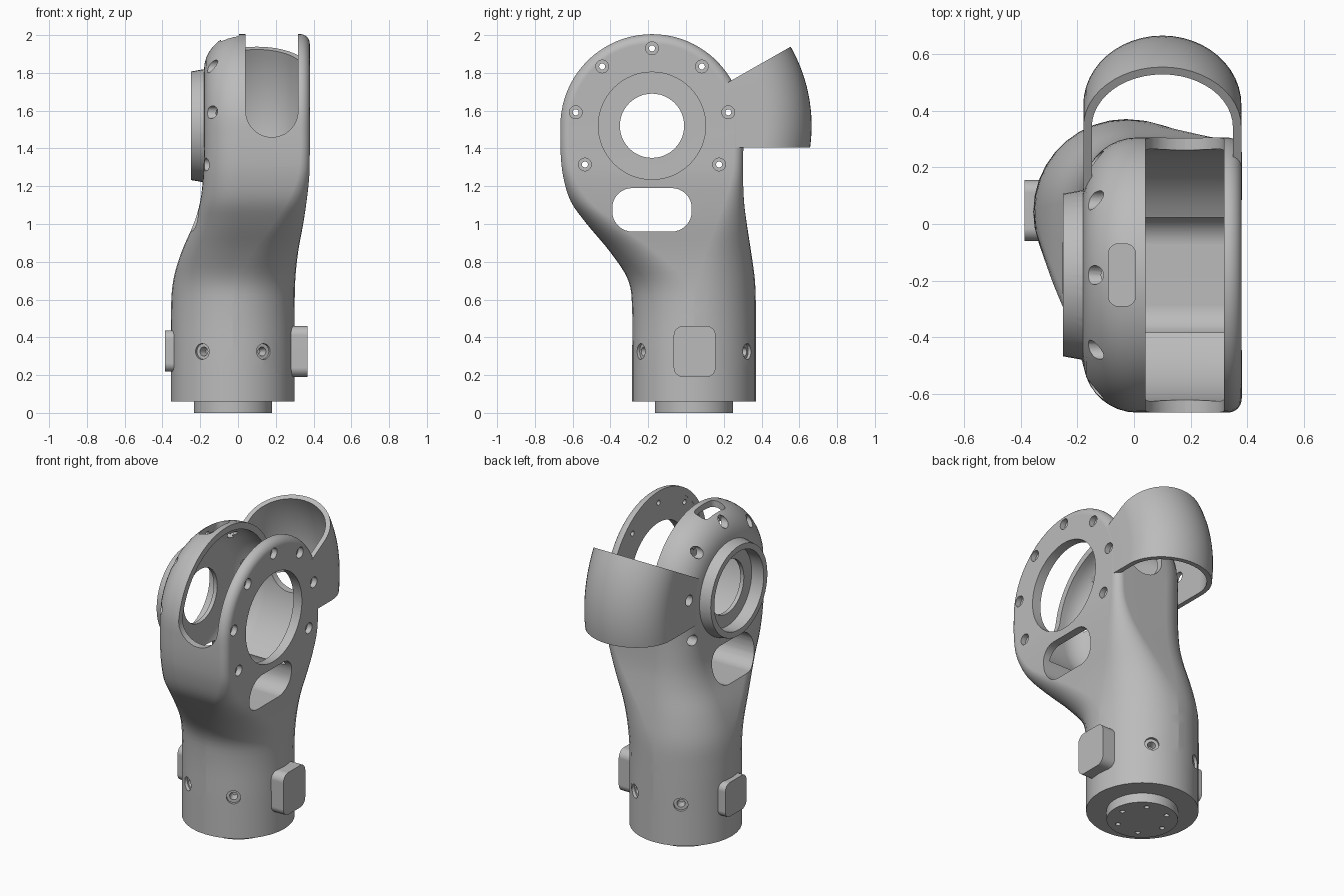
import bpy, bmesh, math
from mathutils import Vector, Matrix

old = bpy.data.objects.get("Cube")
if old:
    bpy.data.objects.remove(old, do_unlink=True)

HEAD = Vector((0, -0.18, 1.52))      # pivot of the joint head
TUBE = Vector((-0.027, 0.042, 0))    # axis of the lower tube
TUBE_R = 0.3275
HEAD_R = 0.485
X, Y, Z = Vector((1, 0, 0)), Vector((0, 1, 0)), Vector((0, 0, 1))

grey = bpy.data.materials.new("plain grey")
grey.use_nodes = True
grey.diffuse_color = (0.5, 0.5, 0.5, 1)
grey.node_tree.nodes["Principled BSDF"].inputs["Base Color"].default_value = grey.diffuse_color


def finish(name, bm):
    bmesh.ops.remove_doubles(bm, verts=bm.verts, dist=0.00001)
    bmesh.ops.recalc_face_normals(bm, faces=bm.faces)
    mesh = bpy.data.meshes.new(name)
    bm.to_mesh(mesh)
    bm.free()
    obj = bpy.data.objects.new(name, mesh)
    bpy.context.collection.objects.link(obj)
    return obj


def skin(bm, rings, closed=True):
    """Bridge consecutive rings of points with quads."""
    rows = [[bm.verts.new(p) for p in ring] for ring in rings]
    count = len(rows[0])
    for a, b in zip(rows, rows[1:]):
        for i in range(count if closed else count - 1):
            j = (i + 1) % count
            bm.faces.new((a[i], a[j], b[j], b[i]))
    return rows


def loft(name, rings):
    bm = bmesh.new()
    rows = skin(bm, rings)
    bm.faces.new(rows[0])
    bm.faces.new(rows[-1])
    return finish(name, bm)


def lathe(name, profile, origin, axis, sides=48):
    """Revolve (distance, radius) pairs about an axis."""
    m = Matrix.Translation(origin) @ axis.to_track_quat('Z', 'Y').to_matrix().to_4x4()
    turn = [math.tau * i / sides for i in range(sides)]
    return loft(name, [[m @ Vector((r * math.cos(t), r * math.sin(t), a)) for t in turn]
                       for a, r in profile])


def rounded(x0, x1, y0, y1, rl, rr, n=10):
    """Rounded rectangle with separate radii on its left and right."""
    corners = ((x1 - rr, y0 + rr, rr, -90), (x1 - rr, y1 - rr, rr, 0),
               (x0 + rl, y1 - rl, rl, 90), (x0 + rl, y0 + rl, rl, 180))
    pts = []
    for cx, cy, r, start in corners:
        for i in range(n):
            t = math.radians(start + 90 * i / (n - 1))
            pts.append((cx + r * math.cos(t), cy + r * math.sin(t)))
    return pts


def prism(name, axis, start, end, u0, u1, v0, v1, r):
    """Rounded block running along one axis."""
    u, v = {'x': (Y, Z), 'y': (X, Z), 'z': (X, Y)}[axis]
    along = {'x': X, 'y': Y, 'z': Z}[axis]
    pts = rounded(u0, u1, v0, v1, r, r)
    return loft(name, [[along * d + u * a + v * b for a, b in pts] for d in (start, end)])


def combine(obj, other, operation='DIFFERENCE'):
    mod = obj.modifiers.new("bool", 'BOOLEAN')
    mod.operation, mod.solver, mod.object = operation, 'EXACT', other
    bpy.context.view_layer.update()
    graph = bpy.context.evaluated_depsgraph_get()
    mesh = bpy.data.meshes.new_from_object(obj.evaluated_get(graph))
    obj.modifiers.clear()
    obj.data = mesh
    bpy.data.objects.remove(other, do_unlink=True)


def catmull(a, b, c, d, t):
    return [0.5 * (2*q + (r - p)*t + (2*p - 5*q + 4*r - s)*t*t + (3*q - p - 3*r + s)*t**3)
            for p, q, r, s in zip(a, b, c, d)]


# Housing: round tube blending into a flattened head (z, x range, y range, corner radii)
sections = [
    (0.06, -0.355, 0.3, -0.285, 0.37, TUBE_R, TUBE_R),
    (0.3, -0.355, 0.3, -0.285, 0.37, TUBE_R, TUBE_R),
    (0.54, -0.355, 0.3, -0.285, 0.37, TUBE_R, TUBE_R),
    (0.7, -0.343, 0.303, -0.305, 0.365, 0.31, 0.3),
    (0.85, -0.3, 0.318, -0.4, 0.345, 0.28, 0.24),
    (1.0, -0.235, 0.345, -0.525, 0.322, 0.24, 0.16),
    (1.12, -0.2, 0.363, -0.61, 0.307, 0.21, 0.1),
    (1.25, -0.185, 0.377, -0.65, 0.302, 0.195, 0.06),
    (1.38, -0.18, 0.38, -0.664, 0.303, 0.19, 0.05),
    (1.52, -0.18, 0.38, -0.665, 0.305, 0.19, 0.05)]
padded = sections[:1] + sections + sections[-1:]
rows = [sections[0]]
for k in range(len(sections) - 1):
    rows += [catmull(*padded[k:k + 4], s / 4) for s in range(1, 5)]
bm = bmesh.new()
outlines = [[Vector((x, y, row[0])) for x, y in rounded(*row[1:])] for row in rows]
lower = skin(bm, outlines)
bm.faces.new(lower[0])
half = len(outlines[-1]) // 4
front = outlines[-1][-half:] + outlines[-1][:half]
arcs = []
for i in range(41):
    turn = Matrix.Rotation(-math.pi * i / 40, 3, 'X')
    arcs.append([HEAD + turn @ (p - HEAD) for p in front])
dome = skin(bm, arcs, closed=False)
bm.faces.new([r[0] for r in dome])
bm.faces.new([r[-1] for r in dome])
housing = finish("joint_housing", bm)

# Bearing boss on the right cheek
combine(housing, lathe("boss", [(-0.25, 0.287), (-0.16, 0.303)], HEAD, X), 'UNION')

# Hollow head, bearing seat, side opening, fork slot and windows
cavity = [(0.32, 0.445)]
for i in range(9):
    t = math.pi / 2 * i / 8
    cavity.append((0.01 - 0.15 * math.sin(t), 0.295 + 0.15 * math.cos(t)))
combine(housing, lathe("cavity", cavity, HEAD, X, 64))
combine(housing, lathe("seat", [(-0.3, 0.25), (-0.165, 0.25), (-0.165, 0.17), (-0.1, 0.17)], HEAD, X))
combine(housing, lathe("opening", [(0.3, 0.284), (0.45, 0.284)], HEAD, X, 64))
combine(housing, prism("fork", 'y', -1, 1, 0.041, 0.318, 1.46, 2.3, 0.138))
combine(housing, prism("window", 'x', -1, 1, -0.39, 0.03, 0.96, 1.19, 0.105))
combine(housing, prism("top_window", 'z', 1.75, 2.2, -0.09, 0.005, -0.29, -0.07, 0.035))

# Rear guard: a curved hood swept around the head pivot
outer, inner = [(0.379, 0.44)], [(0.349, 0.44)]
for i in range(25):
    t = math.pi * i / 24
    outer.append((0.1 + 0.279 * math.cos(t), 0.6 + 0.245 * math.sin(t)))
    inner.append((0.1 + 0.249 * math.cos(t), 0.6 + 0.215 * math.sin(t)))
outer.append((-0.179, 0.34))
inner.append((-0.149, 0.34))
hood = outer + inner[::-1]
sweep = []
for i in range(21):
    t = math.radians(29.7 - 52 * i / 20)
    sweep.append([HEAD + Vector((x, r * math.cos(t), r * math.sin(t))) for x, r in hood])
guard = loft("guard", sweep)
combine(guard, prism("trim", 'x', -1, 1, -0.1, 1.2, 0.8, 1.405, 0.01))
combine(housing, guard, 'UNION')

# Seven stepped bolt holes through both cheeks
for k in range(-3, 4):
    t = math.radians(90 + 40 * k)
    spot = HEAD + Vector((0, math.cos(t), math.sin(t))) * 0.41
    steps = [(-0.3, 0.034), (-0.1, 0.034), (-0.1, 0.016), (0.345, 0.016), (0.345, 0.034), (0.45, 0.034)]
    combine(housing, lathe("bolt", steps, spot, X, 20))

# Four counterbored screws around the tube
for deg in (60, 120, 240, 300):
    t = math.radians(deg)
    out = Vector((math.cos(t), math.sin(t), 0))
    steps = [(-0.07, 0.016), (-0.02, 0.024), (-0.02, 0.042), (0.05, 0.042)]
    combine(housing, lathe("screw", steps, TUBE + out * TUBE_R + Z * 0.325, out, 20))

# Mounting flange with six holes
flange = lathe("mounting_flange", [(0, 0.207), (0.08, 0.207)], TUBE, Z, 64)
for k in range(6):
    t = math.tau * k / 6
    spot = TUBE + Vector((math.cos(t), math.sin(t), 0)) * 0.15
    combine(flange, lathe("flange_hole", [(-0.05, 0.015), (0.05, 0.015)], spot, Z, 16))

# Side pads on the tube
left_pad = prism("left_pad", 'x', 0.2, 0.367, -0.065, 0.157, 0.19, 0.46, 0.05)
right_pad = prism("right_pad", 'x', -0.387, -0.25, -0.06, 0.155, 0.218, 0.437, 0.045)

# Colour and shading
bpy.ops.object.select_all(action='DESELECT')
for obj in (housing, flange, left_pad, right_pad):
    obj.data.materials.clear()
    obj.data.materials.append(grey)
    obj.select_set(True)
    bpy.context.view_layer.objects.active = obj
bpy.ops.object.shade_smooth_by_angle(angle=math.radians(32))
for obj in (housing, flange, left_pad, right_pad):
    obj.modifiers.new("even_normals", 'WEIGHTED_NORMAL').keep_sharp = True
